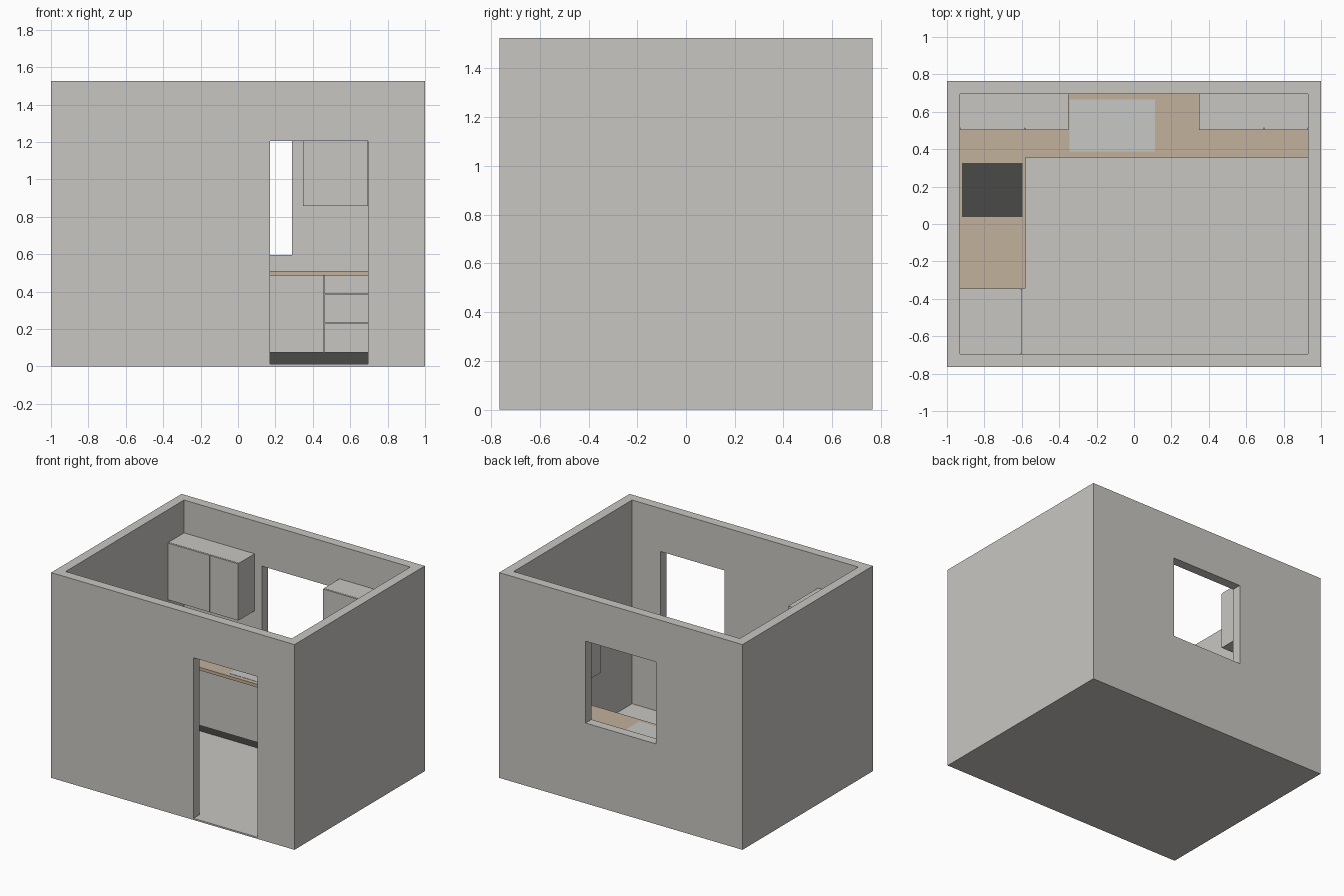
import bpy
import bmesh

cube = bpy.data.objects.get("Cube")
if cube:
    bpy.data.objects.remove(cube, do_unlink=True)


def material(name, rgb):
    m = bpy.data.materials.new(name)
    m.use_nodes = True
    m.diffuse_color = (*rgb, 1)
    m.node_tree.nodes["Principled BSDF"].inputs["Base Color"].default_value = (*rgb, 1)
    return m


GREY = material("warm grey", (0.58, 0.565, 0.535))
WOOD = material("worktop tan", (0.54, 0.44, 0.335))
DARK = material("charcoal", (0.068, 0.068, 0.066))
STEEL = material("sink grey", (0.57, 0.57, 0.56))


def prism(name, outline, z0, z1, mat):
    """Extrude a flat outline from z0 up to z1."""
    bm = bmesh.new()
    face = bm.faces.new([bm.verts.new((x, y, z0)) for x, y in outline])
    ext = bmesh.ops.extrude_face_region(bm, geom=[face])
    top = [v for v in ext["geom"] if isinstance(v, bmesh.types.BMVert)]
    bmesh.ops.translate(bm, verts=top, vec=(0, 0, z1 - z0))
    bmesh.ops.recalc_face_normals(bm, faces=bm.faces)
    mesh = bpy.data.meshes.new(name)
    bm.to_mesh(mesh)
    bm.free()
    ob = bpy.data.objects.new(name, mesh)
    mesh.materials.append(mat)
    bpy.context.collection.objects.link(ob)
    return ob


def box(name, x, y, z, mat=GREY):
    return prism(name, [(x[0], y[0]), (x[1], y[0]), (x[1], y[1]), (x[0], y[1])],
                 z[0], z[1], mat)


def cut(ob, cutter):
    mod = ob.modifiers.new("opening", "BOOLEAN")
    mod.object = cutter
    mod.solver = "EXACT"
    bpy.context.view_layer.objects.active = ob
    bpy.ops.object.modifier_apply(modifier=mod.name)
    bpy.data.objects.remove(cutter, do_unlink=True)


# Main dimensions
W, D, H = 1.0, 0.765, 1.525
WALL, FLOOR = 0.07, 0.012
IX, IY = W - WALL, D - WALL
GAP, PANEL = 0.0015, 0.01
PLINTH, BASE, TOP = 0.072, 0.487, 0.51
UP0, UP1 = 0.857, 1.281

# Room shell, open at the top, with a doorway and a window
shell = box("room_shell", (-W, W), (-D, D), (0, H))
cut(shell, box("room_cutter", (-IX, IX), (-IY, IY), (FLOOR, H + 1)))
cut(shell, box("door_cutter", (0.17, 0.695), (-D - 0.1, -IY + 0.1), (FLOOR, 1.205)))
cut(shell, box("window_cutter", (-0.29, 0.29), (IY - 0.1, D + 0.1), (0.597, 1.205)))


# Cabinet fronts: thin panels separated by small gaps
def fronts_back(name, xs, y, zs):
    for i, (a, b) in enumerate(zip(xs, xs[1:])):
        for j, (c, d) in enumerate(zip(zs, zs[1:])):
            box(f"{name}_{i}_{j}", (a + GAP, b - GAP), (y, y + PANEL), (c + GAP, d - GAP))


def fronts_side(name, ys, x, zs):
    for i, (a, b) in enumerate(zip(ys, ys[1:])):
        for j, (c, d) in enumerate(zip(zs, zs[1:])):
            box(f"{name}_{i}_{j}", (x - PANEL, x), (a + GAP, b - GAP), (c + GAP, d - GAP))


# Base cabinets along the back wall
box("back_plinth", (-0.63, IX), (0.4, IY), (FLOOR, PLINTH), DARK)
box("back_base_body", (-0.6, IX), (0.375, IY), (PLINTH, BASE))
fronts_back("back_base_door", [-0.585, -0.35, -0.12, 0.115, 0.46], 0.365, [PLINTH, BASE])
fronts_back("drawer", [0.46, IX], 0.365, [PLINTH, 0.23, 0.385, BASE])

# Base cabinets along the right-hand wall
box("side_plinth", (-IX, -0.63), (-0.345, IY), (FLOOR, PLINTH), DARK)
box("side_base_body", (-IX, -0.6), (-0.345, IY), (PLINTH, BASE))
fronts_side("side_base_door", [-0.345, 0.005, 0.355], -0.59, [PLINTH, BASE])

# L-shaped worktop with sink and hob
prism("worktop", [(-IX, -0.345), (-0.58, -0.345), (-0.58, 0.355), (IX, 0.355),
                  (IX, IY), (-IX, IY)], BASE, TOP, WOOD)
box("sink", (-0.345, 0.113), (0.388, 0.665), (TOP, TOP + 0.002), STEEL)
box("hob", (-0.92, -0.597), (0.037, 0.325), (TOP, TOP + 0.004), DARK)

# Wall cabinets either side of the window
for side, xs in (("right", [-IX, -0.585, -0.35]), ("left", [0.347, 0.695, IX])):
    box(f"{side}_wall_cabinet", (xs[0], xs[-1]), (0.512, IY), (UP0, UP1))
    fronts_back(f"{side}_wall_door", xs, 0.502, [UP0, UP1])

# Tall cupboard in the front corner
box("tall_plinth", (-IX, -0.63), (-IY, -0.345), (FLOOR, PLINTH), DARK)
box("tall_cupboard", (-IX, -0.608), (-IY, -0.345), (PLINTH, UP1))
fronts_side("tall_door", [-IY, -0.345], -0.598, [PLINTH, UP1])
